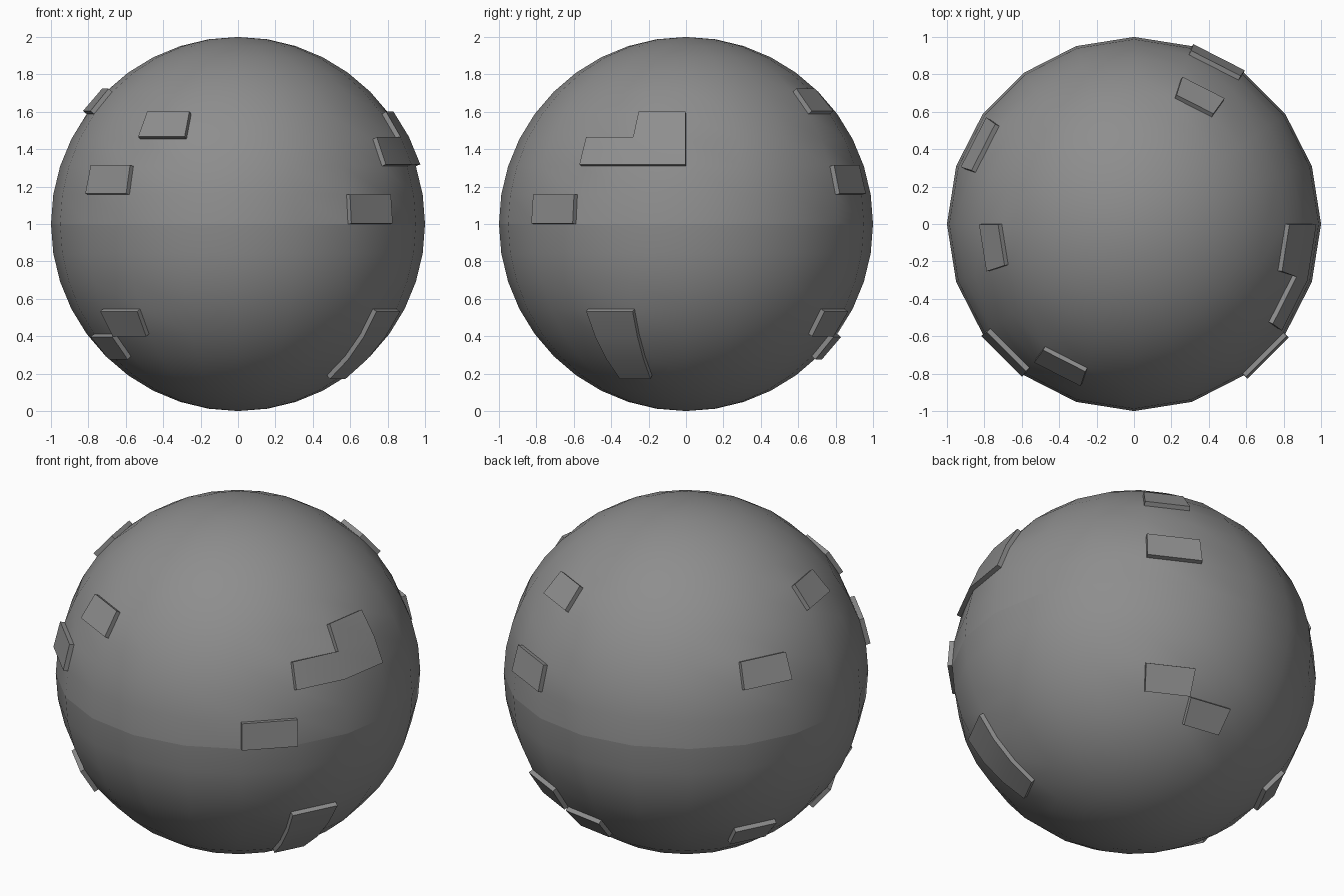
import bpy, bmesh, math

if "Cube" in bpy.data.objects:
    bpy.data.objects.remove(bpy.data.objects["Cube"])

SEG, RINGS, DEPTH = 20, 20, 0.026

# Raised plates: lists of (longitude cell of 18 deg from +x, latitude cell of 9 deg from equator)
plates = [
    [(13, 3)], [(12, 1)], [(17, 0)],              # front
    [(12, -4)], [(11, -5)],                       # lower front left
    [(3, 1)], [(3, 4)], [(3, -4)], [(4, -5)],     # back right
    [(8, 2)], [(10, 4)], [(8, -5)],               # left and back left
    [(18, 2), (19, 2), (19, 3)],                  # L-shaped plate, right
    [(18, -4), (18, -5), (18, -6)],               # tall plate, lower right
]

# Sphere body
bm = bmesh.new()
bmesh.ops.create_uvsphere(bm, u_segments=SEG, v_segments=RINGS, radius=1.0)
cells = {}
for f in bm.faces:
    c = f.calc_center_median()
    lon = math.degrees(math.atan2(c.y, c.x)) % 360
    lat = math.degrees(math.atan2(c.z, math.hypot(c.x, c.y)))
    cells[(int(lon // 18), int(lat // 9))] = f

# Crease around the equator
for e in bm.edges:
    if all(abs(v.co.z) < 1e-4 for v in e.verts):
        e.smooth = False

# Raise each plate outwards
for plate in plates:
    bmesh.ops.inset_region(bm, faces=[cells[k] for k in plate], thickness=0.0,
                           depth=DEPTH, use_even_offset=True, use_boundary=True)
for f in bm.faces:
    f.smooth = True
bm.normal_update()

mesh = bpy.data.meshes.new("plated_sphere")
bm.to_mesh(mesh)
bm.free()
body = bpy.data.objects.new("plated_sphere", mesh)
body.location.z = 1.0
bpy.context.collection.objects.link(body)

# Dark grey surface
dark_grey = bpy.data.materials.new("dark_grey")
dark_grey.diffuse_color = (0.27, 0.27, 0.27, 1.0)
dark_grey.use_nodes = True
dark_grey.node_tree.nodes["Principled BSDF"].inputs["Base Color"].default_value = dark_grey.diffuse_color
mesh.materials.append(dark_grey)

bpy.context.view_layer.objects.active = body
body.select_set(True)
bpy.ops.object.shade_smooth_by_angle(angle=math.radians(30), keep_sharp_edges=True)
